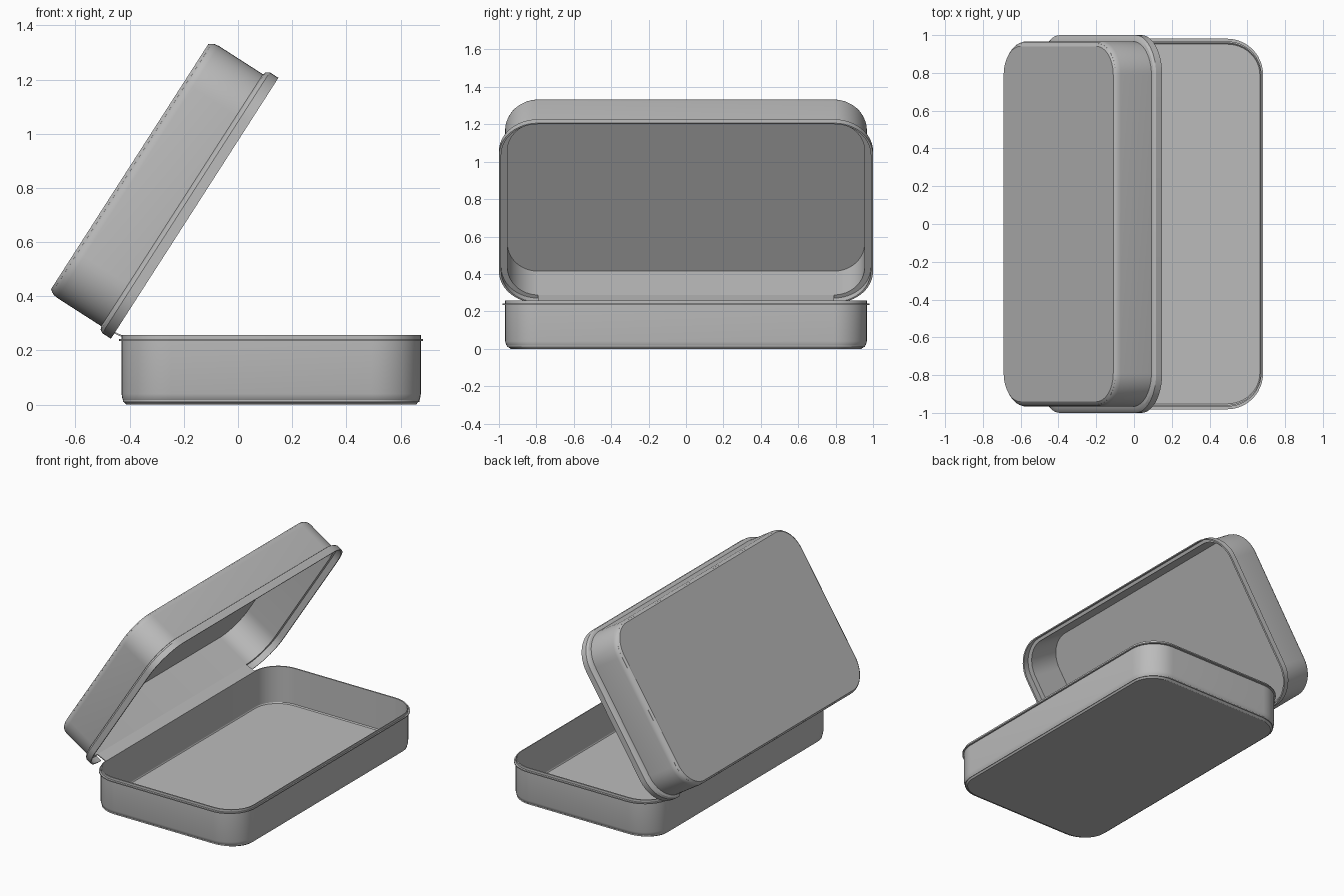
import bpy, bmesh, math
from mathutils import Matrix

cube = bpy.data.objects.get("Cube")
if cube:
    bpy.data.objects.remove(cube, do_unlink=True)

metal = bpy.data.materials.new("grey metal")
metal.use_nodes = True
GREY = (0.5, 0.5, 0.5, 1)
metal.diffuse_color = GREY
metal.node_tree.nodes["Principled BSDF"].inputs["Base Color"].default_value = GREY

STEPS = 13                 # points in each rounded corner
CX, CY = 0.37, 0.79        # corner centres shared by tray and lid
RX, RY = 0.1825, 0.177     # corner radii of the walls


def ring(bm, offset, z):
    """Rounded rectangle, grown by offset (less across the short side)."""
    rx, ry = RX + offset * 0.6, RY + offset
    verts = []
    for k, (sx, sy) in enumerate([(1, 1), (-1, 1), (-1, -1), (1, -1)]):
        for i in range(STEPS):
            a = math.pi / 2 * (k + i / (STEPS - 1))
            verts.append(bm.verts.new((sx * CX + rx * math.cos(a),
                                       sy * CY + ry * math.sin(a), z)))
    return verts


def shell(name, profile, matrix, notch=None):
    """Loft rings along a profile; notch = rings left open on the hinge side."""
    bm = bmesh.new()
    rings = [ring(bm, o, z) for o, z in profile]
    n = len(rings[0])
    gap = 2 * STEPS - 1
    for r, (a, b) in enumerate(zip(rings, rings[1:])):
        for i in range(n):
            if notch and i == gap and notch[0] <= r < notch[1]:
                continue
            j = (i + 1) % n
            bm.faces.new((a[i], a[j], b[j], b[i]))
    bm.faces.new(rings[0])
    bm.faces.new(rings[-1])
    if notch:
        first, last = notch
        for i in (gap, gap + 1):
            bm.faces.new([rings[r][i] for r in range(first, last + 1)])
        a, b = rings[first], rings[last]
        bm.faces.new((a[gap], a[gap + 1], b[gap + 1], b[gap]))
    bmesh.ops.recalc_face_normals(bm, faces=bm.faces)
    return finish(name, bm, matrix)


def finish(name, bm, matrix):
    mesh = bpy.data.meshes.new(name)
    bm.to_mesh(mesh)
    bm.free()
    mesh.materials.append(metal)
    obj = bpy.data.objects.new(name, mesh)
    obj.matrix_world = matrix
    bpy.context.collection.objects.link(obj)
    return obj


# Tray: soft bottom edge, thin flange, upright lip, inner wall and floor
tray = shell("tray", [
    (-0.030, 0), (-0.015, 0.010), (-0.005, 0.022), (0, 0.04),
    (0, 0.235), (0.014, 0.235), (0.014, 0.242), (0, 0.242),
    (0, 0.258), (-0.009, 0.258), (-0.009, 0.010)],
    Matrix.Translation((0.1225, 0, 0)))

# Lid: same body, wider stepped rim left open along the hinge
lid = shell("lid", [
    (-0.026, 0.285), (-0.013, 0.276), (-0.004, 0.265), (0, 0.248),
    (0, 0.055), (0.020, 0.050), (0.033, 0.038), (0.033, 0),
    (0.021, 0), (0.021, 0.040), (-0.012, 0.040), (-0.012, 0.275)],
    Matrix.Translation((-0.160, 0, 0.725)) @ Matrix.Rotation(math.radians(-57.3), 4, 'Y'),
    notch=(4, 10))

# Hinge: thin strip from the lid wall down to the tray lip
x0, z0, x1, z1 = -0.502, 0.286, -0.428, 0.253
bm = bmesh.new()
bmesh.ops.create_cube(bm, size=1)
bmesh.ops.scale(bm, vec=(math.hypot(x1 - x0, z1 - z0), 2 * CY, 0.006), verts=bm.verts)
hinge = finish("hinge", bm,
               Matrix.Translation(((x0 + x1) / 2, 0, (z0 + z1) / 2))
               @ Matrix.Rotation(math.atan2(z0 - z1, x1 - x0), 4, 'Y'))

# Smooth corners, crisp rims
bpy.ops.object.select_all(action='DESELECT')
for obj in (tray, lid, hinge):
    obj.select_set(True)
bpy.context.view_layer.objects.active = tray
bpy.ops.object.shade_smooth_by_angle(angle=math.radians(30))
